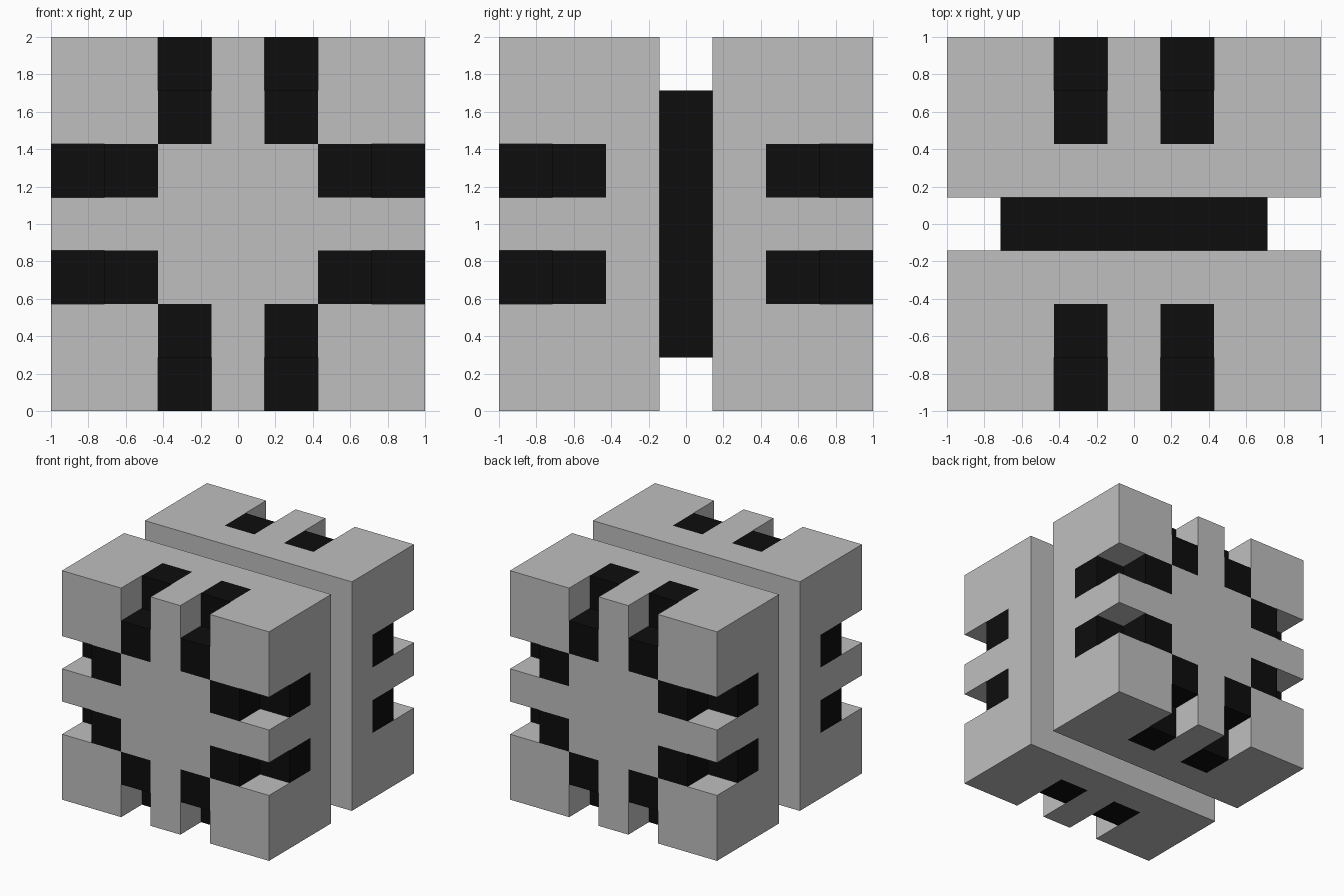
import bpy, bmesh
from itertools import product
from mathutils import Vector

default_cube = bpy.data.objects.get("Cube")
if default_cube:
    bpy.data.objects.remove(default_cube, do_unlink=True)

UNIT = 2 / 7  # the block is seven units wide in every direction
SPAN = range(-3, 4)


def make_material(name, value):
    mat = bpy.data.materials.new(name)
    mat.use_nodes = True
    color = (value, value, value, 1)
    mat.diffuse_color = color
    mat.node_tree.nodes["Principled BSDF"].inputs["Base Color"].default_value = color
    return mat


def part_at(cell):
    """Name of the part that fills a unit cell, or None where it is cut away."""
    if max(abs(c) for c in cell) > 3:
        return None
    x, y, z = (abs(c) for c in cell)
    # Groove around the middle, with the core as its floor
    if y == 0:
        return "centre_core" if max(x, z) < 3 else None
    side = "front" if cell[1] < 0 else "back"
    # Notches across the outer edges: corner cell open, dark inlay behind it
    if sorted((x, z)) in ([1, 2], [1, 3]) and y >= 2:
        return None if max(x, z) == 3 and y == 3 else side + "_inlays"
    return side + "_block"


def build_part(name, mat):
    bm = bmesh.new()
    for cell in product(SPAN, repeat=3):
        if part_at(cell) != name:
            continue
        for axis, sign in product(range(3), (-1, 1)):
            normal = Vector((0, 0, 0))
            normal[axis] = sign
            if part_at([int(c + n) for c, n in zip(cell, normal)]):
                continue
            # One square on each exposed side of the cell
            u, v = Vector((0, 0, 0)), Vector((0, 0, 0))
            u[(axis + 1) % 3] = 0.5
            v[(axis + 2) % 3] = 0.5 * sign
            mid = Vector(cell) + normal / 2
            corners = (mid - u - v, mid + u - v, mid + u + v, mid - u + v)
            bm.faces.new([bm.verts.new(c * UNIT + Vector((0, 0, 1))) for c in corners])
    # Weld the squares and merge flat areas into large faces
    bmesh.ops.remove_doubles(bm, verts=bm.verts[:], dist=0.001)
    bmesh.ops.dissolve_limit(bm, angle_limit=0.02, verts=bm.verts[:], edges=bm.edges[:])
    mesh = bpy.data.meshes.new(name)
    bm.to_mesh(mesh)
    bm.free()
    mesh.materials.append(mat)
    obj = bpy.data.objects.new(name, mesh)
    bpy.context.collection.objects.link(obj)


light_grey = make_material("light_grey", 0.52)
black = make_material("black", 0.004)

# Two notched halves, their flush dark inlays, and the core between them
for half in ("front", "back"):
    build_part(half + "_block", light_grey)
    build_part(half + "_inlays", black)
build_part("centre_core", black)
